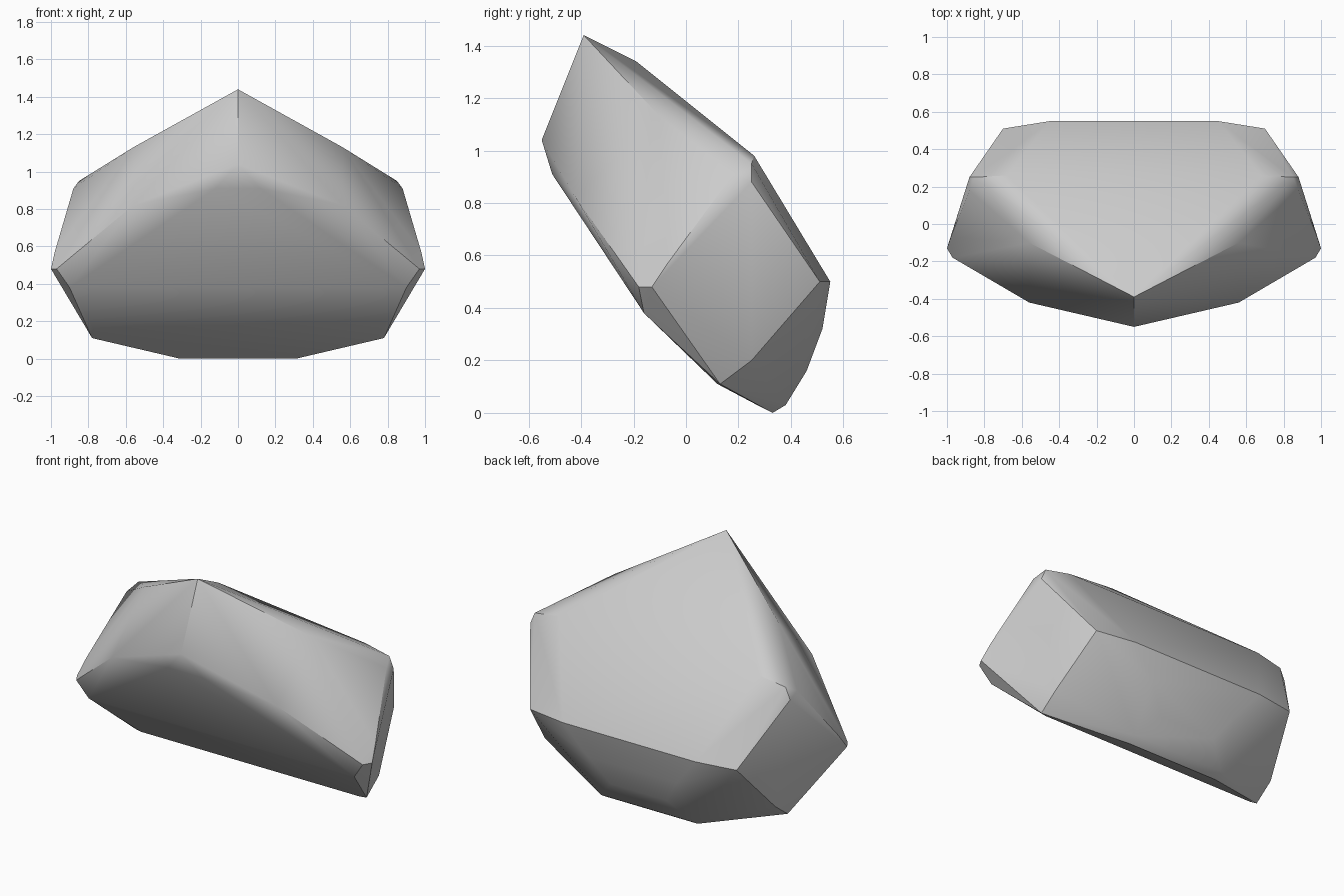
import bpy, bmesh

if "Cube" in bpy.data.objects:
    bpy.data.objects.remove(bpy.data.objects["Cube"])

# Corner points of the right half of the boulder; mirrored across x = 0
corners = [
    # peak and brow
    (0, -0.39, 1.44), (0, -0.19, 1.34), (0.56, -0.10, 1.13),
    (0, -0.55, 1.04), (0.12, -0.51, 0.91), (0.56, -0.42, 0.82),
    # back shoulder
    (0.68, 0.26, 0.98), (0.85, 0.25, 0.95), (0.88, 0.25, 0.88), (0.88, 0.18, 0.91),
    # side tips
    (0.98, -0.07, 0.57), (1.0, -0.13, 0.48), (0.97, -0.18, 0.48), (0.90, -0.16, 0.38),
    # back rim
    (0.45, 0.55, 0.50), (0.70, 0.51, 0.50), (0.30, 0.52, 0.32), (0.19, 0.46, 0.16),
    # foot
    (0.78, 0.13, 0.11), (0.74, 0.12, 0.11), (0.78, 0.25, 0.20),
    (0.31, 0.33, 0.0), (0.31, 0.38, 0.03), (0.31, 0.29, 0.02),
]

bm = bmesh.new()
for x, y, z in corners:
    for sx in ((1, -1) if x else (1,)):
        bm.verts.new((sx * x, y, z))

# Wrap the corners in a faceted shell
bmesh.ops.convex_hull(bm, input=bm.verts[:])
loose = [v for v in bm.verts if not v.link_faces]
bmesh.ops.delete(bm, geom=loose, context='VERTS')
bmesh.ops.recalc_face_normals(bm, faces=bm.faces[:])

mesh = bpy.data.meshes.new("boulder")
bm.to_mesh(mesh)
bm.free()
boulder = bpy.data.objects.new("boulder", mesh)
bpy.context.collection.objects.link(boulder)

# Soft worn edges, crisp big facets
bpy.context.view_layer.objects.active = boulder
boulder.select_set(True)
bpy.ops.object.shade_smooth_by_angle(angle=0.6)
